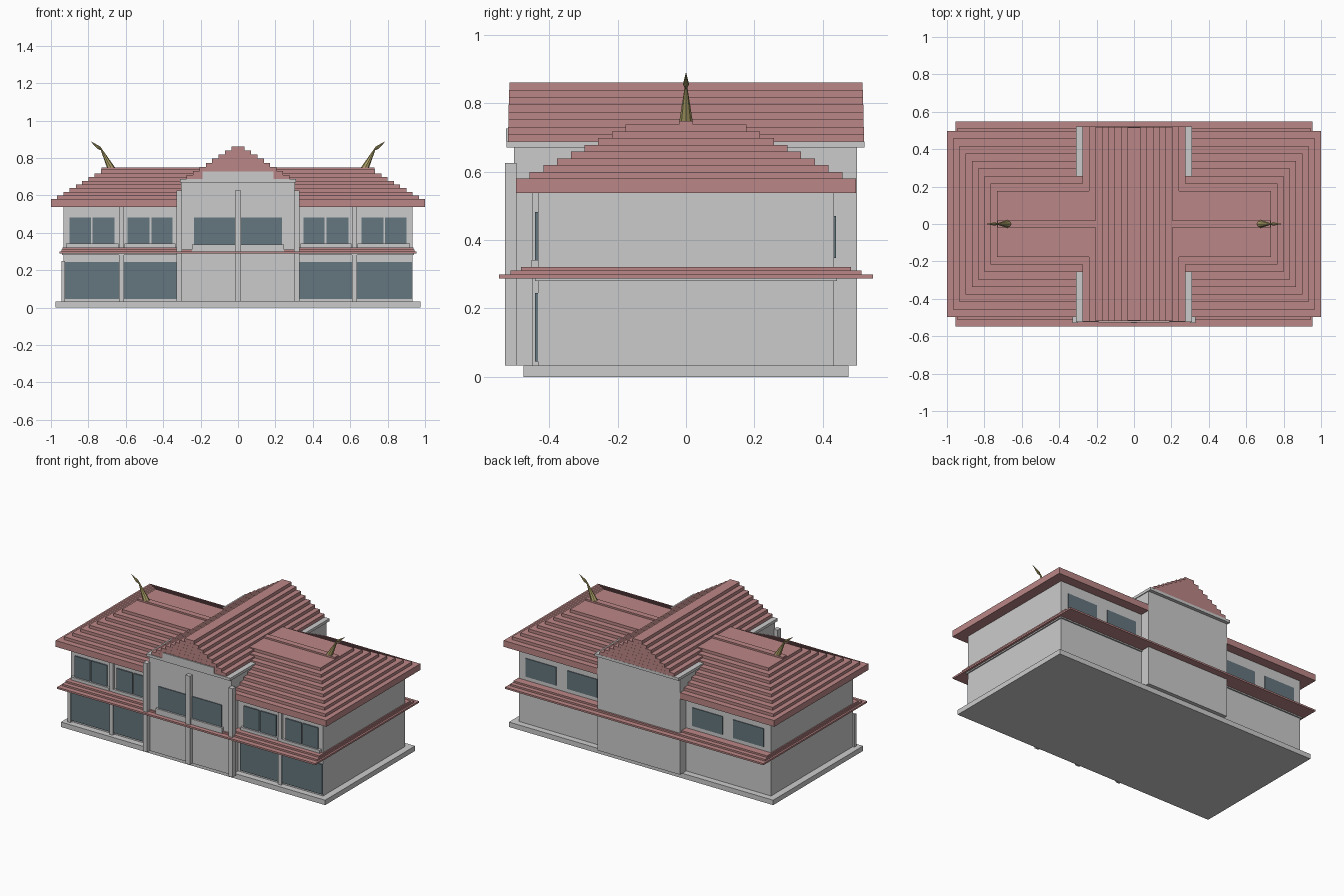
import bpy
from mathutils import Vector

if "Cube" in bpy.data.objects:
    bpy.data.objects.remove(bpy.data.objects["Cube"])


def material(name, color):
    m = bpy.data.materials.new(name)
    m.diffuse_color = (*color, 1)
    m.use_nodes = True
    m.node_tree.nodes["Principled BSDF"].inputs["Base Color"].default_value = m.diffuse_color
    return m


RED = material("roof_red", (0.50, 0.24, 0.24))
GLASS = material("window_glass", (0.13, 0.18, 0.21))
GOLD = material("finial_gold", (0.42, 0.36, 0.14))


def box(name, x0, x1, y0, y1, z0, z1, mat=None):
    bpy.ops.mesh.primitive_cube_add(
        size=1, location=((x0 + x1) / 2, (y0 + y1) / 2, (z0 + z1) / 2))
    ob = bpy.context.object
    ob.name = name
    ob.scale = (x1 - x0, y1 - y0, z1 - z0)
    bpy.ops.object.transform_apply(location=False, rotation=False, scale=True)
    if mat:
        ob.data.materials.append(mat)
    return ob


def pair(name, x0, x1, *rest):
    # one box on each side of the building
    box(name + "_right", x0, x1, *rest)
    box(name + "_left", -x1, -x0, *rest)


def slab(name, hx, hy, z0, z1, mat=None):
    box(name, -hx, hx, -hy, hy, z0, z1, mat)


def cone(name, a, b, r1, r2):
    a, b = Vector(a), Vector(b)
    bpy.ops.mesh.primitive_cone_add(vertices=8, radius1=r1, radius2=r2,
                                    depth=(b - a).length, location=(a + b) / 2)
    ob = bpy.context.object
    ob.name = name
    ob.rotation_euler = (b - a).to_track_quat('Z', 'Y').to_euler()
    ob.data.materials.append(GOLD)


# plinth, two-storey wings and central block
slab("plinth", 0.977, 0.475, 0, 0.033)
slab("wing_walls", 0.932, 0.433, 0.033, 0.54)
box("central_block", -0.305, 0.305, -0.503, 0.50, 0.033, 0.67)

# stepped canopy between the storeys
slab("canopy_cornice", 0.94, 0.442, 0.28, 0.288)
for i, (hx, hy) in enumerate([(0.955, 0.547), (0.943, 0.513), (0.932 + 0.006, 0.483)]):
    slab(f"canopy_step_{i}", hx, hy, 0.288 + 0.0113 * i, 0.2993 + 0.0113 * i, RED)

# stepped hip roof over the wings
slab("hip_roof_eave", 1.0, 0.497, 0.538, 0.58, RED)
for i in range(1, 9):
    slab(f"hip_roof_step_{i}", 1.0 - 0.0333 * i, 0.497 - 0.04 * i,
         0.56 + 0.0197 * i, 0.5797 + 0.0197 * i, RED)
slab("hip_roof_ridge", 0.73, 0.02, 0.737, 0.748, RED)

# stepped gable roof over the central block
box("gable_gutter", -0.31, 0.31, -0.525, 0.522, 0.67, 0.688)
for i in range(8):
    slab(f"gable_step_{i}", 0.275 - 0.0343 * i, 0.521 - 0.0006 * i,
         0.688 + 0.0216 * i, 0.7096 + 0.0216 * i, RED)
box("gable_pediment", -0.19, 0.19, -0.527, -0.51, 0.688, 0.727)

# columns and ledge on the central front
pair("central_column", 0.30, 0.33, -0.53, -0.495, 0.033, 0.625)
box("middle_column", -0.016, 0.016, -0.53, -0.495, 0.033, 0.625)
box("central_ledge", -0.245, 0.245, -0.52, -0.495, 0.30, 0.337)
pair("central_window", 0.017, 0.235, -0.508, -0.495, 0.337, 0.482, GLASS)

# ground floor glazing and wing columns
pair("shop_glazing", 0.325, 0.93, -0.441, -0.43, 0.045, 0.245, GLASS)
pair("lower_column", 0.61, 0.635, -0.45, -0.43, 0.033, 0.288)
pair("upper_column", 0.61, 0.635, -0.45, -0.43, 0.32, 0.54)
box("corner_column", -0.945, -0.925, -0.45, -0.43, 0.033, 0.25)

# upper floor front windows with sills
for i, (x0, x1) in enumerate([(0.35, 0.463), (0.472, 0.59), (0.66, 0.778), (0.787, 0.90)]):
    pair(f"upper_window_{i}", x0, x1, -0.441, -0.43, 0.342, 0.482, GLASS)
for i, (x0, x1) in enumerate([(0.335, 0.607), (0.638, 0.92)]):
    pair(f"window_sill_{i}", x0, x1, -0.452, -0.43, 0.32, 0.342)

# upper floor back windows
for i, (x0, x1) in enumerate([(0.35, 0.575), (0.655, 0.88)]):
    pair(f"back_window_{i}", x0, x1, 0.43, 0.438, 0.348, 0.47, GLASS)

# curved horn finials on both ends of the ridge
for side, s in (("right", 1), ("left", -1)):
    cone(f"finial_stem_{side}", (0.675 * s, 0, 0.738), (0.738 * s, 0, 0.86), 0.021, 0.002)
    cone(f"finial_head_back_{side}", (0.745 * s, 0, 0.856), (0.722 * s, 0, 0.836), 0.009, 0)
    cone(f"finial_head_tip_{side}", (0.745 * s, 0, 0.856), (0.792 * s, 0, 0.892), 0.009, 0)
